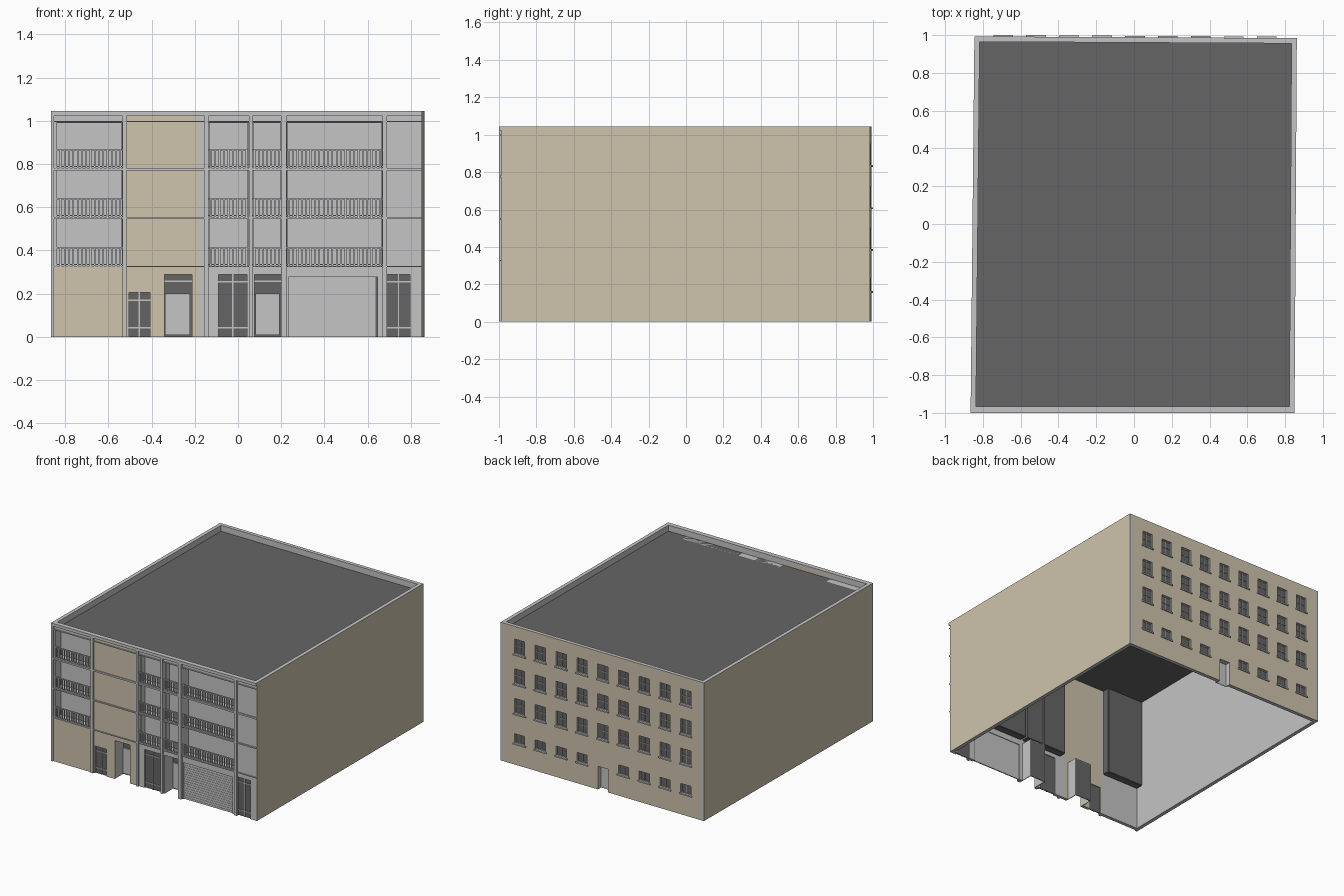
import bpy, bmesh
from mathutils import Vector

cube = bpy.data.objects.get("Cube")
if cube:
    bpy.data.objects.remove(cube, do_unlink=True)


def material(name, r, g, b):
    m = bpy.data.materials.new(name)
    m.use_nodes = True
    m.diffuse_color = (r, g, b, 1)
    m.node_tree.nodes["Principled BSDF"].inputs["Base Color"].default_value = (r, g, b, 1)
    return m


GREY = material("light_grey_concrete", .56, .56, .56)
TAN = material("tan_render", .62, .55, .42)
DARK = material("dark_grey", .13, .13, .13)


def rect(x0, x1, y0, y1):
    return [(x0, y0), (x1, y0), (x1, y1), (x0, y1)]


def solids(name, parts, mats):
    """One mesh made of upright prisms, each given as (outline, bottom, top)."""
    bm = bmesh.new()
    for outline, z0, z1 in parts:
        low = [bm.verts.new((x, y, z0)) for x, y in outline]
        high = [bm.verts.new((x, y, z1)) for x, y in outline]
        bm.faces.new(low[::-1])
        bm.faces.new(high)
        n = len(low)
        for i in range(n):
            j = (i + 1) % n
            bm.faces.new((low[i], low[j], high[j], high[i]))
    mesh = bpy.data.meshes.new(name)
    bm.to_mesh(mesh)
    bm.free()
    for m in mats:
        mesh.materials.append(m)
    ob = bpy.data.objects.new(name, mesh)
    bpy.context.scene.collection.objects.link(ob)
    return ob


def box(x0, x1, y0, y1, z0, z1):
    return rect(x0, x1, y0, y1), z0, z1


def cut(ob, holes):
    cutter = solids("cutter", holes, [])
    cutter.hide_render = True
    mod = ob.modifiers.new("openings", 'BOOLEAN')
    mod.operation, mod.solver, mod.object = 'DIFFERENCE', 'EXACT', cutter
    bpy.context.view_layer.objects.active = ob
    bpy.ops.object.modifier_apply(modifier=mod.name)
    bpy.data.objects.remove(cutter, do_unlink=True)


def paint(ob, direction, index):
    for f in ob.data.polygons:
        if f.normal.dot(Vector(direction)) > .9:
            f.material_index = index


TOP, ROOF, T = 1.045, 1.0, .028
FRONT, WALL, INNER = -1.0, -.987, -.965

# Side and back walls: tan outside, grey inside and on the parapet
fl, fr = (-.865, WALL), (.85, WALL)
br, bl = (.862, .984), (-.845, .993)


def back_y(x):
    return bl[1] + (br[1] - bl[1]) * (x - bl[0]) / (br[0] - bl[0])


right = solids("right_wall", [([(fr[0] - T, WALL), fr, br, (br[0] - T, br[1])], 0, TOP)], [GREY, TAN])
paint(right, (1, 0, 0), 1)
left = solids("left_wall", [([fl, (fl[0] + T, WALL), (bl[0] + T, bl[1]), bl], 0, TOP)], [GREY, TAN])
paint(left, (-1, 0, 0), 1)
b0, b1 = bl[0] + T, br[0] - T
back = solids("back_wall", [([(b0, back_y(b0) - T), (b1, back_y(b1) - T),
                              (b1, back_y(b1)), (b0, back_y(b0))], 0, TOP)], [GREY, TAN])

# Back windows and door
holes, glass, frames, sills = [], [], [], []
for col in range(9):
    x = .005 + (col - 4) * .1745
    y = back_y(x)
    for row, z in enumerate((.163, .388, .612, .837)):
        if row == 0 and col == 4:
            continue
        h, w = (.07 if row == 0 else .112), .043
        holes.append(box(x - w, x + w, y - .1, y + .1, z, z + h))
        glass.append(box(x - w, x + w, y - .02, y - .014, z, z + h))
        for fx in (x - w, x - .002, x + w - .004):
            frames.append(box(fx, fx + .004, y - .014, y - .009, z, z + h))
        bars = (z, z + h - .004) if row == 0 else (z, z + h / 2, z + h - .004)
        for fz in bars:
            frames.append(box(x - w, x + w, y - .014, y - .008, fz, fz + .004))
        sills.append(box(x - .052, x + .052, y - .004, y + .008, z - .01, z))
holes.append(box(-.04, .045, .8, 1.1, -.1, .175))
cut(back, holes)
paint(back, (0, 1, 0), 1)
solids("back_window_glass", glass, [DARK])
solids("back_window_frames", frames, [GREY])
solids("back_window_sills", sills, [GREY])
solids("back_door", [box(-.04, .045, .945, .95, 0, .175)], [GREY])
solids("back_door_jambs", [box(-.046, -.04, .945, .965, 0, .18),
                           box(.045, .051, .945, .965, 0, .18),
                           box(-.046, .051, .945, .965, .175, .18)], [GREY])

# Flat roof
solids("roof", [([(fl[0] + .02, INNER - .005), (fr[0] - .02, INNER - .005),
                  (br[0] - .02, .965), (bl[0] + .02, .972)], ROOF - .01, ROOF)], [DARK])

# Facade layout: bays between pilasters, and the floor levels
bays = {"a": (-.85, -.535), "b": (-.515, -.18), "c": (-.137, .05),
        "d": (.067, .2), "e": (.225, .668), "f": (.688, .85)}
floors = [(.329, .546), (.555, .77), (.782, .995)]
balcony_bays = "acde"
windows = [(-.505, -.408, .205, "b"), (-.09, .042, .29, "c"), (.69, .795, .29, "f")]
doors = [(-.34, -.212, "b"), (.077, .2, "d")]
garage = (.233, .645, .277)

# Facade panels with their openings
for bay, (x0, x1) in bays.items():
    panel = solids("facade_bay_" + bay, [box(x0, x1, WALL, INNER, 0, 1.025)],
                   [TAN if bay == "b" else GREY])
    openings = [box(w[0], w[1], -1.2, -.9, -.1, w[2]) for w in windows if w[3] == bay]
    openings += [box(d[0], d[1], -1.2, -.9, -.1, .29) for d in doors if d[2] == bay]
    if bay in balcony_bays:
        openings += [box(x0 + .001, x1 - .001, -1.2, -.9, z0, z1) for z0, z1 in floors]
    if bay == "e":
        openings.append(box(garage[0], garage[1], -1.2, -.9, -.1, garage[2]))
    if openings:
        cut(panel, openings)
solids("ground_floor_tan_panel", [box(*bays["a"], WALL - .004, WALL, 0, .324)], [TAN])

# Pilasters, floor ledges and parapet cap
pilasters = [(-.865, -.85), (-.535, -.515), (-.155, -.137), (.05, .067), (.2, .225), (.668, .688)]
solids("pilasters", [box(a, b, FRONT, INNER, 0, 1.025) for a, b in pilasters], [GREY])
solids("pier_strip", [box(-.18, -.155, WALL, INNER, 0, 1.025)], [GREY])
ledges = [(.324, .329), (.546, .555), (.77, .782), (.995, 1.0)]
solids("floor_ledges", [box(-.85, .85, FRONT + .005, WALL, a, b) for a, b in ledges], [GREY])
solids("parapet_cap", [box(-.865, .85, FRONT, INNER, 1.023, TOP)], [GREY])

# Balcony recesses with railings
BACK = -.915
recess, shell, rails = [], [], []
for bay in balcony_bays:
    x0, x1 = bays[bay]
    recess.append(box(x0, x1, BACK - .005, BACK, .324, 1.0))
    shell.append(box(x0, x1, BACK, BACK + .004, .324, 1.0))
    for sx in (x0, x1 - .005):
        recess.append(box(sx, sx + .005, INNER, BACK, .324, 1.0))
    for z0, z1 in ledges:
        recess.append(box(x0, x1, INNER, BACK, z0, z1))
    shell.append(box(x0, x1, INNER, BACK, .32, .324))
    shell += [box(x0 - .004, x0, INNER, BACK, .324, .99), box(x1, x1 + .004, INNER, BACK, .324, .99)]
    for z0, _ in floors:
        rails.append(box(x0, x1, WALL - .004, WALL + .006, z0 + .08, z0 + .086))
        rails.append(box(x0, x1, WALL - .002, WALL + .004, z0 + .004, z0 + .008))
        count = round((x1 - x0) / .02)
        for i in range(count):
            x = x0 + (i + .5) * (x1 - x0) / count
            rails.append(box(x - .004, x + .004, WALL - .002, WALL + .004, z0, z0 + .08))
solids("balcony_recesses", recess, [GREY])
solids("balcony_rear_shell", shell, [DARK])
solids("balcony_railings", rails, [GREY])

# Shop windows
glass, bars = [], []
for x0, x1, h, _ in windows:
    glass.append(box(x0, x1, -.978, -.972, 0, h))
    mid = (x0 + x1) / 2
    bars.append(box(mid - .003, mid + .003, -.983, -.978, 0, h))
    for z in (.043, h - .035):
        bars.append(box(x0, x1, -.983, -.978, z - .003, z + .003))
solids("shop_window_glass", glass, [DARK])
solids("shop_window_bars", bars, [GREY])

# Recessed entrances with a glazed surround
glass, leaves, jambs = [], [], []
for x0, x1, _ in doors:
    glass.append(box(x0, x1, -.885, -.88, 0, .29))
    leaves.append(box(x0 + .003, x1 - .009, -.893, -.885, .008, .2))
    leaves.append(box(x0, x1, -.89, -.885, .255, .261))
    jambs += [box(x0 - .005, x0, INNER, -.88, 0, .295), box(x1, x1 + .005, INNER, -.88, 0, .295),
              box(x0, x1, INNER, -.88, .29, .295)]
solids("entrance_glass", glass, [DARK])
solids("entrance_doors", leaves, [GREY])
solids("entrance_jambs", jambs, [GREY])

# Roller door with shallow slats and a dark side track
g0, g1, gh = garage
solids("roller_door", [box(g0, g1 - .008, -.976, -.97, 0, gh)]
       + [box(g0, g1 - .008, -.978, -.976, i * gh / 16, (i + .8) * gh / 16) for i in range(16)], [GREY])
solids("roller_door_track", [box(g1 - .008, g1, -.978, -.97, 0, gh)], [DARK])
